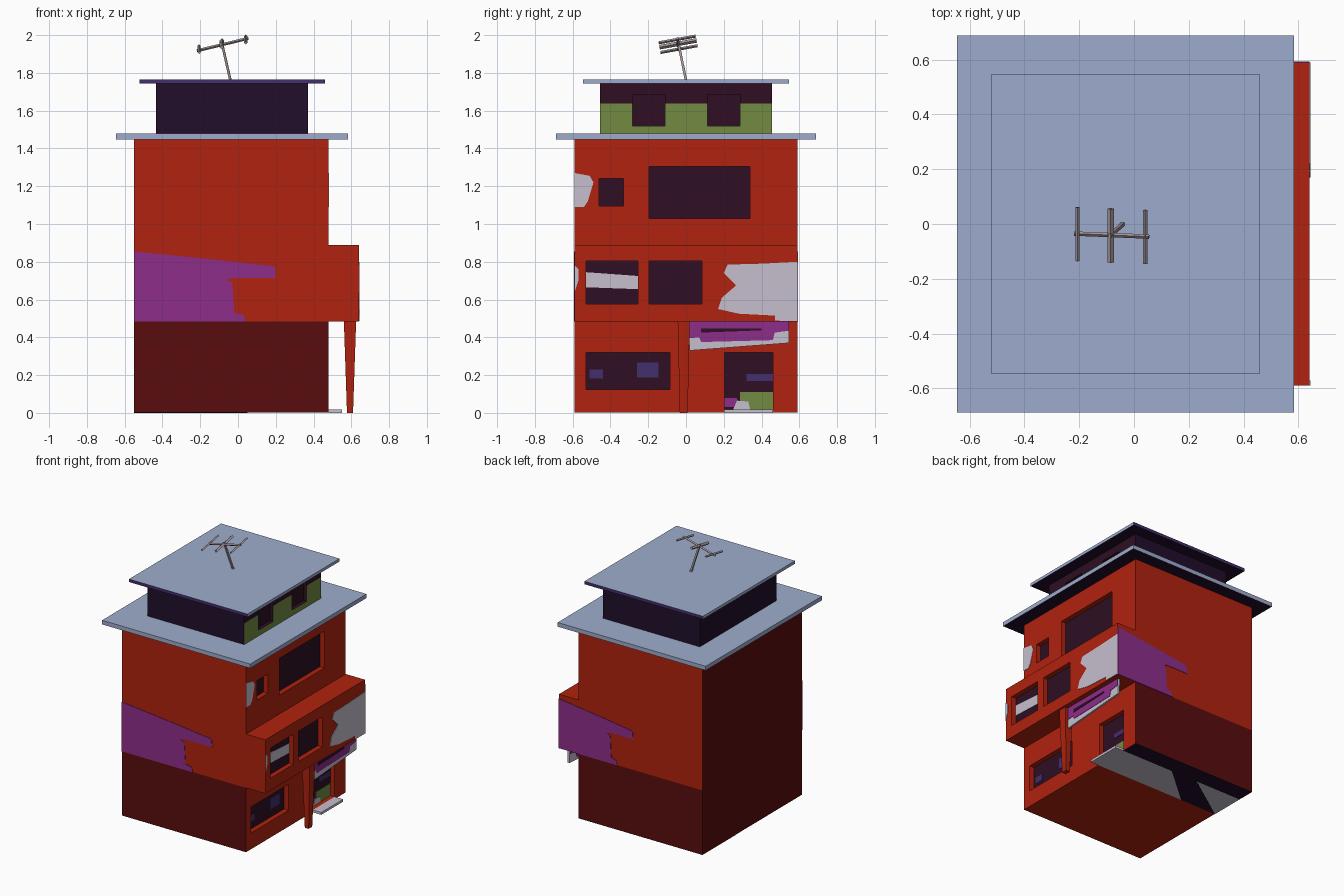
import bpy, bmesh
from mathutils import Vector

if "Cube" in bpy.data.objects:
    bpy.data.objects.remove(bpy.data.objects["Cube"])


def material(name, rgb):
    lin = [(c / 255 / 12.92 if c < 10 else ((c / 255 + 0.055) / 1.055) ** 2.4) for c in rgb]
    m = bpy.data.materials.new(name)
    m.diffuse_color = (*lin, 1)
    m.use_nodes = True
    m.node_tree.nodes["Principled BSDF"].inputs["Base Color"].default_value = m.diffuse_color
    return m


RED = material("brick red", (176, 34, 14))
DARK_RED = material("dark red", (90, 12, 14))
MAGENTA = material("magenta paint", (141, 45, 138))
BLUE = material("pale blue", (158, 172, 205))
NIGHT = material("night purple", (33, 13, 43))
PLUM = material("dark plum", (46, 15, 35))
OLIVE = material("olive green", (114, 138, 66))
PALE = material("pale grey", (198, 191, 206))
INDIGO = material("indigo", (68, 46, 108))
METAL = material("antenna taupe", (166, 152, 156))


def prism(name, pts, axis, a, b, *mats):
    """Extrude a 2D outline along an axis from a to b."""
    put = {"x": lambda p, d: (d, p[0], p[1]), "y": lambda p, d: (p[0], d, p[1]),
           "z": lambda p, d: (p[0], p[1], d)}[axis]
    bm = bmesh.new()
    lo = [bm.verts.new(put(p, a)) for p in pts]
    hi = [bm.verts.new(put(p, b)) for p in pts]
    bm.faces.new(lo)
    bm.faces.new(hi)
    n = len(pts)
    for i in range(n):
        bm.faces.new((lo[i], lo[(i + 1) % n], hi[(i + 1) % n], hi[i]))
    bmesh.ops.recalc_face_normals(bm, faces=bm.faces)
    me = bpy.data.meshes.new(name)
    bm.to_mesh(me)
    bm.free()
    for m in mats:
        me.materials.append(m)
    ob = bpy.data.objects.new(name, me)
    bpy.context.collection.objects.link(ob)
    return ob


def rect(a0, a1, b0, b1):
    return [(a0, b0), (a1, b0), (a1, b1), (a0, b1)]


def box(name, x0, x1, y0, y1, z0, z1, *mats):
    return prism(name, rect(x0, x1, y0, y1), "z", z0, z1, *mats)


def plate(name, pts, x, mat, t=0.003):
    """Thin painted plate on a wall facing +x."""
    return prism(name, pts, "x", x, x + t, mat)


def recess(ob, name, wall_x, y0, y1, z0, z1, depth=0.04):
    """Cut an opening in a +x wall and close it with a dark pane."""
    cutter = box("cutter", wall_x - depth, wall_x + 0.05, y0, y1, z0, z1)
    mod = ob.modifiers.new("opening", "BOOLEAN")
    mod.object, mod.operation, mod.solver = cutter, "DIFFERENCE", "EXACT"
    bpy.context.view_layer.objects.active = ob
    bpy.ops.object.modifier_apply(modifier=mod.name)
    bpy.data.objects.remove(cutter)
    plate(name, rect(y0, y1, z0, z1), wall_x - depth, PLUM)


def paint(ob, rule, cut_z):
    """Split at a height, then pick a material per face."""
    bm = bmesh.new()
    bm.from_mesh(ob.data)
    bmesh.ops.bisect_plane(bm, geom=bm.verts[:] + bm.edges[:] + bm.faces[:],
                           plane_co=(0, 0, cut_z), plane_no=(0, 0, 1))
    bm.normal_update()
    for f in bm.faces:
        f.material_index = rule(f.normal, f.calc_center_median())
    bm.to_mesh(ob.data)
    bm.free()


def bar(name, p, q, r0, r1, sides=4):
    """Tapered rod between two points."""
    p, q = Vector(p), Vector(q)
    bpy.ops.mesh.primitive_cone_add(vertices=sides, radius1=r0, radius2=r1,
                                    depth=(q - p).length, location=(p + q) / 2)
    ob = bpy.context.object
    ob.rotation_euler = (q - p).to_track_quat("Z", "Y").to_euler()
    ob.name = name
    ob.data.materials.append(METAL)


# main body with overhanging middle floor
W, B = 0.48, 0.64
body = prism("house_body", [(-0.55, 0.003), (W, 0.003), (W, 0.485), (B, 0.485), (B, 0.888),
                            (W, 0.888), (W, 1.447), (-0.55, 1.447)], "y", -0.59, 0.59, RED, DARK_RED)
for name, x, *r in [("upper_small_window", W, -0.46, -0.33, 1.095, 1.24),
                    ("upper_large_window", W, -0.195, 0.34, 1.03, 1.305),
                    ("middle_left_window", B, -0.53, -0.255, 0.577, 0.803),
                    ("middle_right_window", B, -0.195, 0.085, 0.577, 0.803),
                    ("ground_window", W, -0.53, -0.085, 0.125, 0.32),
                    ("door", W, 0.205, 0.46, 0.018, 0.32)]:
    recess(body, name, x, *r)
paint(body, lambda n, c: int(n.x < -0.9 and c.x < -0.5 or abs(n.y) > 0.9
                             and abs(c.y) > 0.58 and c.z < 0.485), 0.485)

# roof slabs and attic
eaves = box("lower_roof", -0.645, 0.583, -0.688, 0.688, 1.447, 1.478, BLUE, NIGHT)
paint(eaves, lambda n, c: int(n.z < -0.5), 1.46)
top = box("top_roof", -0.522, 0.46, -0.545, 0.545, 1.743, 1.765, BLUE, NIGHT, INDIGO)
paint(top, lambda n, c: 1 if n.z < -0.5 else 2 if abs(n.y) > 0.5 else 0, 1.755)
attic = box("attic", -0.433, 0.37, -0.455, 0.455, 1.478, 1.743, NIGHT, OLIVE, PLUM)
for y0 in (-0.283, 0.113):
    recess(attic, "attic_window", 0.37, y0, y0 + 0.172, 1.52, 1.685, 0.03)
paint(attic, lambda n, c: 0 if c.x < 0.335 else (2 if c.z > 1.637 else 1) if n.x > 0.5
      else (2 if c.x < 0.365 else 0), 1.637)

# magenta paint on both side walls
smear = [(0, 0.485), (0.59, 0.485), (0.58, 0.52), (0.53, 0.53), (0.52, 0.69), (0.49, 0.705),
         (0.53, 0.715), (0.75, 0.715), (0.745, 0.775), (0.44, 0.81), (0, 0.855)]
prism("front_paint", [(-0.55 + d, z) for d, z in smear], "y", -0.593, -0.59, MAGENTA)
prism("back_paint", [(B - d * 0.82, z) for d, z in smear], "y", 0.59, 0.593, MAGENTA)

# pale worn patches on the facade
plate("middle_patch", [(0.59, 0.80), (0.40, 0.79), (0.22, 0.785), (0.2, 0.74), (0.265, 0.675),
                       (0.19, 0.61), (0.17, 0.55), (0.28, 0.525), (0.47, 0.515), (0.47, 0.488),
                       (0.59, 0.487)], B, PALE)
plate("upper_patch", [(-0.59, 1.27), (-0.51, 1.255), (-0.49, 1.22), (-0.52, 1.12),
                      (-0.54, 1.09), (-0.59, 1.09)], W, PALE)
plate("edge_patch", [(-0.59, 0.64), (-0.57, 0.7), (-0.57, 0.76), (-0.59, 0.78)], B, PALE)

# details on the window and door panes
plate("curtain", [(-0.53, 0.665), (-0.255, 0.655), (-0.255, 0.725), (-0.53, 0.745)], B - 0.037, PALE)
for i, r in enumerate([(-0.51, -0.44, 0.182, 0.23), (-0.26, -0.145, 0.187, 0.268),
                       (0.32, 0.46, 0.17, 0.205)]):
    plate("reflection_%d" % i, rect(*r), W - 0.037, INDIGO)
plate("door_green", rect(0.285, 0.46, 0.018, 0.11), W - 0.037, OLIVE)
plate("door_magenta", rect(0.205, 0.27, 0.03, 0.08), W - 0.037, MAGENTA)
plate("door_pale", [(0.25, 0.018), (0.34, 0.018), (0.33, 0.06), (0.27, 0.065)], W - 0.034, PALE)

# tapered pillar under the overhang
bm = bmesh.new()
bmesh.ops.create_cube(bm, size=1)
for v in bm.verts:
    up = v.co.z > 0
    v.co = ((0.593 + v.co.x * (0.065 if up else 0.032)),
            -0.012 + v.co.y * (0.064 if up else 0.042), 0.487 if up else 0)
me = bpy.data.meshes.new("pillar")
bm.to_mesh(me)
bm.free()
me.materials.append(RED)
bpy.context.collection.objects.link(bpy.data.objects.new("pillar", me))

# hanging board beside the pillar, painted on both sides
prism("hanging_board", [(0.018, 0.33), (0.545, 0.37), (0.545, 0.486), (0.018, 0.486)],
      "x", 0.585, 0.599, PALE)
for x in (0.582, 0.599):
    plate("board_paint", [(0.018, 0.395), (0.07, 0.4), (0.08, 0.375), (0.46, 0.385), (0.47, 0.425),
                          (0.545, 0.435), (0.545, 0.486), (0.018, 0.486)], x, MAGENTA)
plate("board_stripe", [(0.08, 0.425), (0.4, 0.437), (0.4, 0.448), (0.08, 0.448)], 0.602, PLUM)

# door step and painted underside
box("door_step", W, 0.55, 0.2, 0.46, 0, 0.018, PALE)
prism("floor_pale", rect(-0.55, W, 0.2, 0.46), "z", 0.001, 0.003, PALE)
prism("floor_dark", rect(-0.55, W, 0.46, 0.59), "z", 0.001, 0.003, NIGHT)
prism("floor_wedge", [(-0.25, 0.2), (-0.55, 0.2), (-0.17, 0.46), (0.05, 0.46)],
      "z", 0.0, 0.001, NIGHT)

# antenna: mast, boom and three cross rods
bar("antenna_mast", (-0.04, 0, 1.76), (-0.087, -0.042, 1.965), 0.009, 0.009)
bar("antenna_boom", (-0.218, -0.035, 1.917), (0.055, -0.046, 1.983), 0.008, 0.008)
for x, y, z, r in [(-0.206, -0.037, 1.926, 0.008), (-0.085, -0.042, 1.954, 0.012),
                   (0.041, -0.047, 1.977, 0.008)]:
    bar("antenna_rod", (x, y - 0.098, z - 0.018), (x, y + 0.098, z + 0.018), r, r)
